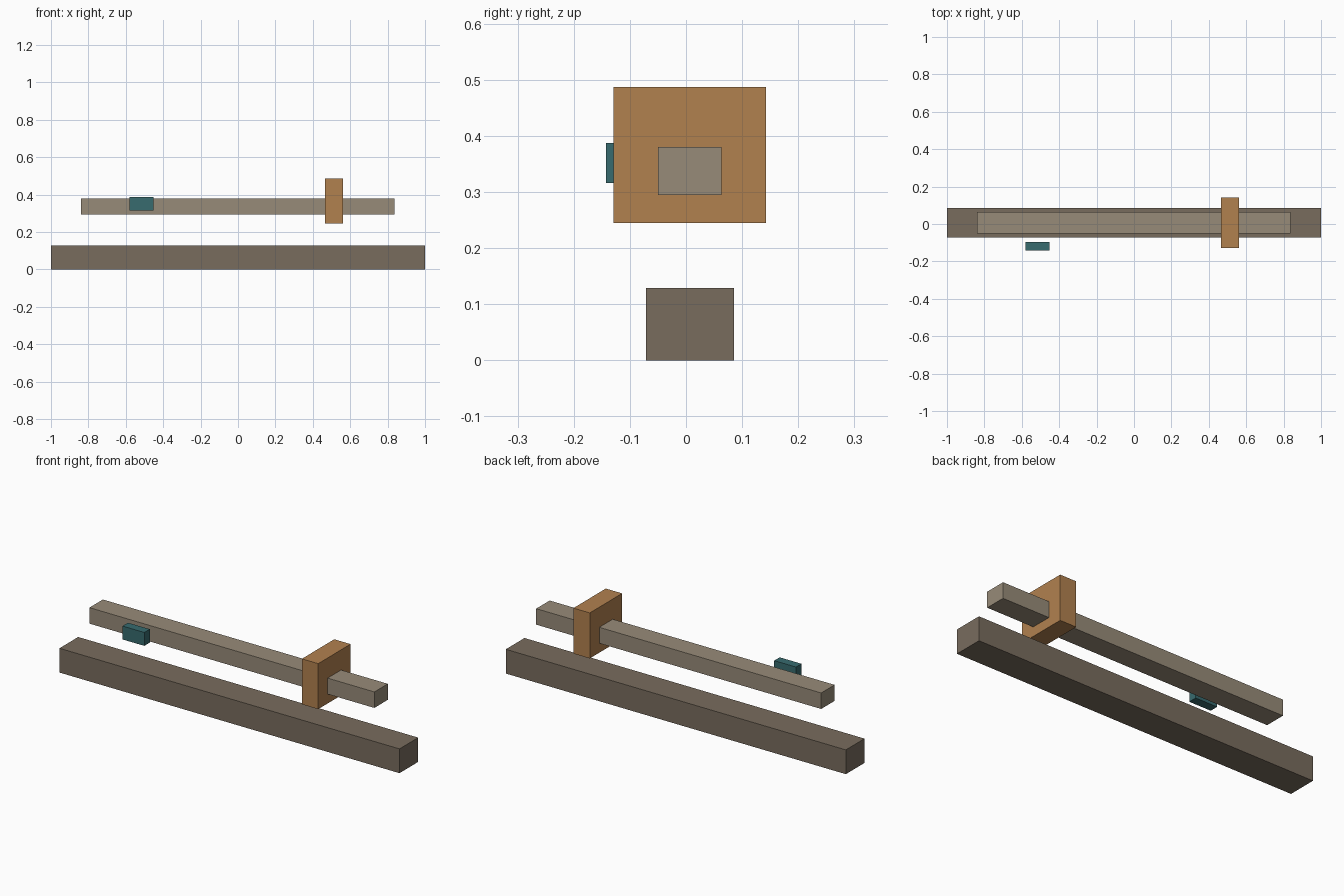
import bpy
import bmesh
from mathutils import Vector

if "Cube" in bpy.data.objects:
    bpy.data.objects.remove(bpy.data.objects["Cube"])


def material(name, rgb):
    """Material from 0-255 display colour."""
    mat = bpy.data.materials.new(name)
    mat.diffuse_color = [(c / 255) ** 2.2 for c in rgb] + [1]
    mat.use_nodes = True
    mat.node_tree.nodes["Principled BSDF"].inputs["Base Color"].default_value = mat.diffuse_color
    return mat


def box(name, lo, hi, mat):
    """Flat-sided box spanning two opposite corners."""
    lo, hi = Vector(lo), Vector(hi)
    bm = bmesh.new()
    bmesh.ops.create_cube(bm, size=1)
    bmesh.ops.scale(bm, vec=hi - lo, verts=bm.verts)
    mesh = bpy.data.meshes.new(name)
    bm.to_mesh(mesh)
    bm.free()
    mesh.materials.append(mat)
    obj = bpy.data.objects.new(name, mesh)
    obj.location = (lo + hi) / 2
    bpy.context.collection.objects.link(obj)
    return obj


dark_wood = material("dark_wood", (120, 108, 94))
pale_wood = material("pale_wood", (150, 138, 120))
tan_wood = material("tan_wood", (176, 128, 80))
teal = material("teal", (58, 106, 110))

# Heavy beam on the ground
box("base_beam", (-1, -0.0715, 0), (1, 0.0855, 0.129), dark_wood)
# Thinner beam floating above it
box("upper_beam", (-0.839, -0.05, 0.295), (0.837, 0.063, 0.38), pale_wood)
# Block threaded on the upper beam
box("sliding_block", (0.466, -0.129, 0.245), (0.562, 0.143, 0.487), tan_wood)
# Small plate in front of the upper beam
box("small_plate", (-0.579, -0.143, 0.316), (-0.451, -0.097, 0.387), teal)
